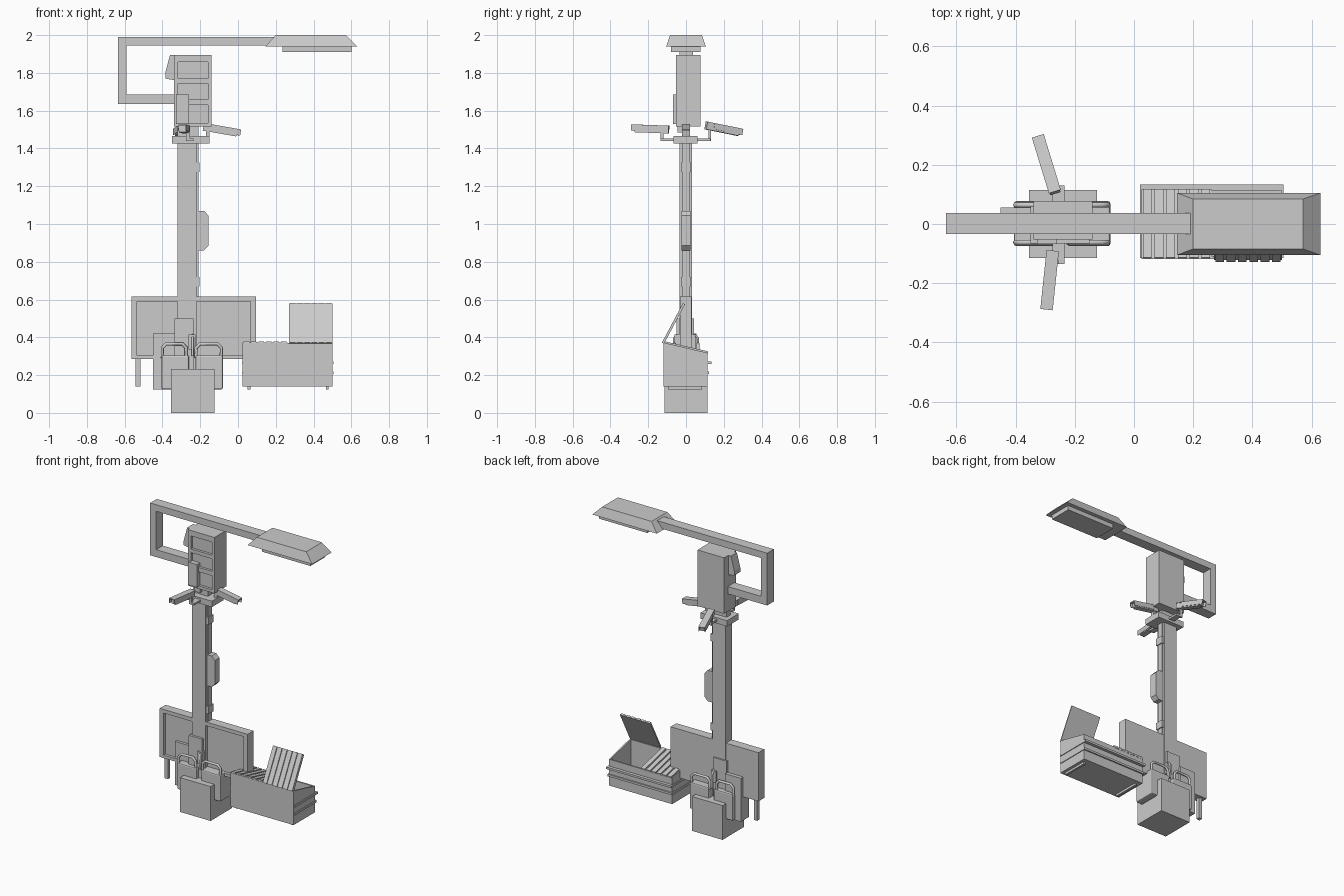
import bpy, bmesh, math
from mathutils import Matrix, Vector


def mesh_obj(name, bm):
    bmesh.ops.recalc_face_normals(bm, faces=bm.faces)
    me = bpy.data.meshes.new(name)
    bm.to_mesh(me)
    bm.free()
    ob = bpy.data.objects.new(name, me)
    bpy.context.collection.objects.link(ob)
    return ob


def add_box(bm, x0, x1, y0, y1, z0, z1):
    m = Matrix.Translation(((x0 + x1) / 2, (y0 + y1) / 2, (z0 + z1) / 2))
    m = m @ Matrix.Diagonal((x1 - x0, y1 - y0, z1 - z0, 1))
    bmesh.ops.create_cube(bm, size=1, matrix=m)


def boxes(name, *dims, bevel=0):
    bm = bmesh.new()
    for d in dims:
        add_box(bm, *d)
    ob = mesh_obj(name, bm)
    if bevel:
        mod = ob.modifiers.new("bevel", "BEVEL")
        mod.width, mod.segments = bevel, 2
    return ob


def prism(name, pts, axis, a, b):
    """Extrude a 2D profile along x (pts are y,z) or y (pts are x,z)."""
    bm = bmesh.new()
    at = (lambda p, d: (d, *p)) if axis == "x" else (lambda p, d: (p[0], d, p[1]))
    face = bm.faces.new([bm.verts.new(at(p, a)) for p in pts])
    new = bmesh.ops.extrude_face_region(bm, geom=[face])["geom"]
    shift = Vector(at((0, 0), b - a))
    bmesh.ops.translate(bm, vec=shift, verts=[v for v in new if isinstance(v, bmesh.types.BMVert)])
    return mesh_obj(name, bm)


def tube(name, pts, r):
    cu = bpy.data.curves.new(name, "CURVE")
    cu.dimensions = "3D"
    cu.bevel_depth, cu.bevel_resolution = r, 1
    cu.use_fill_caps = True
    sp = cu.splines.new("POLY")
    sp.points.add(len(pts) - 1)
    for p, co in zip(sp.points, pts):
        p.co = (*co, 1)
    ob = bpy.data.objects.new(name, cu)
    bpy.context.collection.objects.link(ob)


# Base, post and the service strip on its right
boxes("base_block", (-.355, -.125, -.115, .115, 0, .233))
boxes("post", (-.32, -.22, -.034, .032, .23, 1.44))
boxes("service_strip", (-.225, -.21, -.02, .02, .6, 1.52))
boxes("strip_clips", *[(-.222, -.203, -.027, .027, z, z + .05) for z in (.67, 1.275)])
prism("strip_box", [(-.215, .86), (-.18, .86), (-.157, .885), (-.157, 1.045), (-.18, 1.07), (-.215, 1.07)],
      "y", -.025, .025)
boxes("post_socket", (-.335, -.235, -.05, .042, .23, .5))
boxes("socket_clasp", (-.262, -.225, -.062, .05, .335, .415))

# Sign panel with raised front frame and a leg
boxes("sign_panel", (-.565, .095, -.012, .03, .285, .615))
boxes("sign_frame", (-.565, -.535, -.032, -.01, .285, .615), (.065, .095, -.032, -.01, .285, .615),
      (-.535, .065, -.032, -.01, .59, .615), (-.535, .065, -.032, -.01, .285, .305))
boxes("sign_leg", (-.543, -.517, -.012, .012, .14, .29))

# Side packs with carrying handles
boxes("right_pack", (-.225, -.08, -.075, .077, .125, .305), bevel=.008)
boxes("left_pack", (-.405, -.26, -.075, .077, .125, .305), bevel=.008)
boxes("left_plate", (-.45, -.33, -.03, .055, .125, .42))
for side, x0, x1 in (("left", -.4, -.275), ("right", -.222, -.088)):
    for end, y in (("front", -.062), ("back", .064)):
        tube(f"{side}_{end}_handle", [(x0, y, .29), (x0, y, .345), (x0 + .02, y, .365), (x1 - .02, y, .365),
                                      (x1, y, .345), (x1, y, .29)], .009)
for s in (-1, 1):
    tube("strap_loop", [(-.24, s * .008, .36), (-.24, s * .012, .4), (-.24, s * .025, .412),
                        (-.24, s * .05, .412), (-.24, s * .063, .395), (-.24, s * .063, .3)], .007)

# Collar and camera brackets
boxes("collar", (-.35, -.15, -.065, .06, 1.425, 1.465))
boxes("camera_brackets", (-.275, -.235, -.135, .13, 1.44, 1.453), (-.275, -.255, -.135, -.12, 1.44, 1.49),
      (-.285, -.265, .118, .132, 1.44, 1.5), (-.17, -.15, -.012, .012, 1.44, 1.5))
boxes("neck", (-.32, -.21, -.022, .022, 1.46, 1.53))
boxes("neck_fitting", (-.3, -.255, -.045, -.02, 1.485, 1.522))


# Cameras: body, hood with side lips, lens plate; long axis is local x
def camera(name, loc, yaw, pitch):
    ob = boxes(name, (-.1, .08, -.018, .018, -.02, .015), (-.1, .1, -.021, .021, .015, .021),
               (-.06, .1, -.021, -.018, -.012, .016), (-.06, .1, .018, .021, -.012, .016),
               (.08, .085, -.013, .013, -.014, .01))
    ob.matrix_world = (Matrix.Translation(loc) @ Matrix.Rotation(math.radians(yaw), 4, "Z")
                       @ Matrix.Rotation(math.radians(pitch), 4, "Y"))


camera("right_camera", (-.085, 0, 1.497), 0, 10)
camera("back_camera", (-.295, .2, 1.502), 107, 11)
camera("front_camera", (-.285, -.19, 1.503), 264, -2)

# Signal head with three recessed windows
boxes("signal_body", (-.34, -.14, -.035, .077, 1.515, 1.895))
boxes("signal_frame", (-.34, -.318, -.052, -.03, 1.515, 1.895), (-.16, -.14, -.052, -.03, 1.515, 1.895),
      *[(-.318, -.16, -.052, -.03, a, b) for a, b in
        ((1.515, 1.535), (1.63, 1.66), (1.745, 1.77), (1.858, 1.895))])
boxes("signal_button_box", (-.328, -.26, -.068, -.03, 1.53, 1.685))
prism("signal_side_horn", [(-.34, 1.895), (-.36, 1.895), (-.385, 1.8), (-.385, 1.77), (-.34, 1.762)],
      "y", -.032, .032)

# Square-section lamp arm looping round the signal
boxes("lamp_arm", (-.635, .19, -.034, .037, 1.945, 1.99), (-.635, -.59, -.034, .037, 1.635, 1.945),
      (-.59, -.26, -.034, .037, 1.635, 1.685))

# Lamp head: tapered housing and lens below
bm = bmesh.new()
add_box(bm, .145, .63, -.105, .105, 1.94, 2.0)
for v in bm.verts:
    if v.co.z > 1.97:
        v.co.x = .2 if v.co.x < .4 else .57
        v.co.y *= .8
mesh_obj("lamp_housing", bm)
boxes("lamp_lens", (.235, .6, -.08, .078, 1.91, 1.945))

# Open waste bin: sloped ends, walls, floor
end = [(-.118, .14), (.113, .14), (.113, .318), (-.118, .372)]
prism("bin_left_end", end, "x", .025, .035)
prism("bin_right_end", end, "x", .49, .5)
boxes("bin_walls", (.035, .49, -.118, -.108, .14, .37), (.035, .49, .103, .113, .14, .318),
      (.035, .49, -.108, .103, .14, .15))
boxes("bin_bands", *[(.02, .505, .112, .112 + d, z, z + .014) for z, d in ((.258, .022), (.205, .01))],
      *[(x, x + .006, -.115, .113, z, z + .014) for x in (.02, .499) for z in (.258, .205)])
boxes("bin_skids", (.05, .065, -.095, .085, .125, .14), (.465, .48, -.095, .085, .125, .14))


# Ribbed lids hinged along the high front edge
def lid(name, x0, x1, angle):
    n = 6
    w = (x1 - x0) / n
    ob = boxes(name, (x0, x1, 0, .237, 0, .006),
               *[(x0 + w * (i + .12), x0 + w * (i + .88), 0, .237, .004, .013) for i in range(n)])
    ob.matrix_world = Matrix.Translation((0, -.116, .366)) @ Matrix.Rotation(math.radians(angle), 4, "X")


lid("closed_lid", .025, .262, -13)
lid("open_lid", .27, .5, 62)
